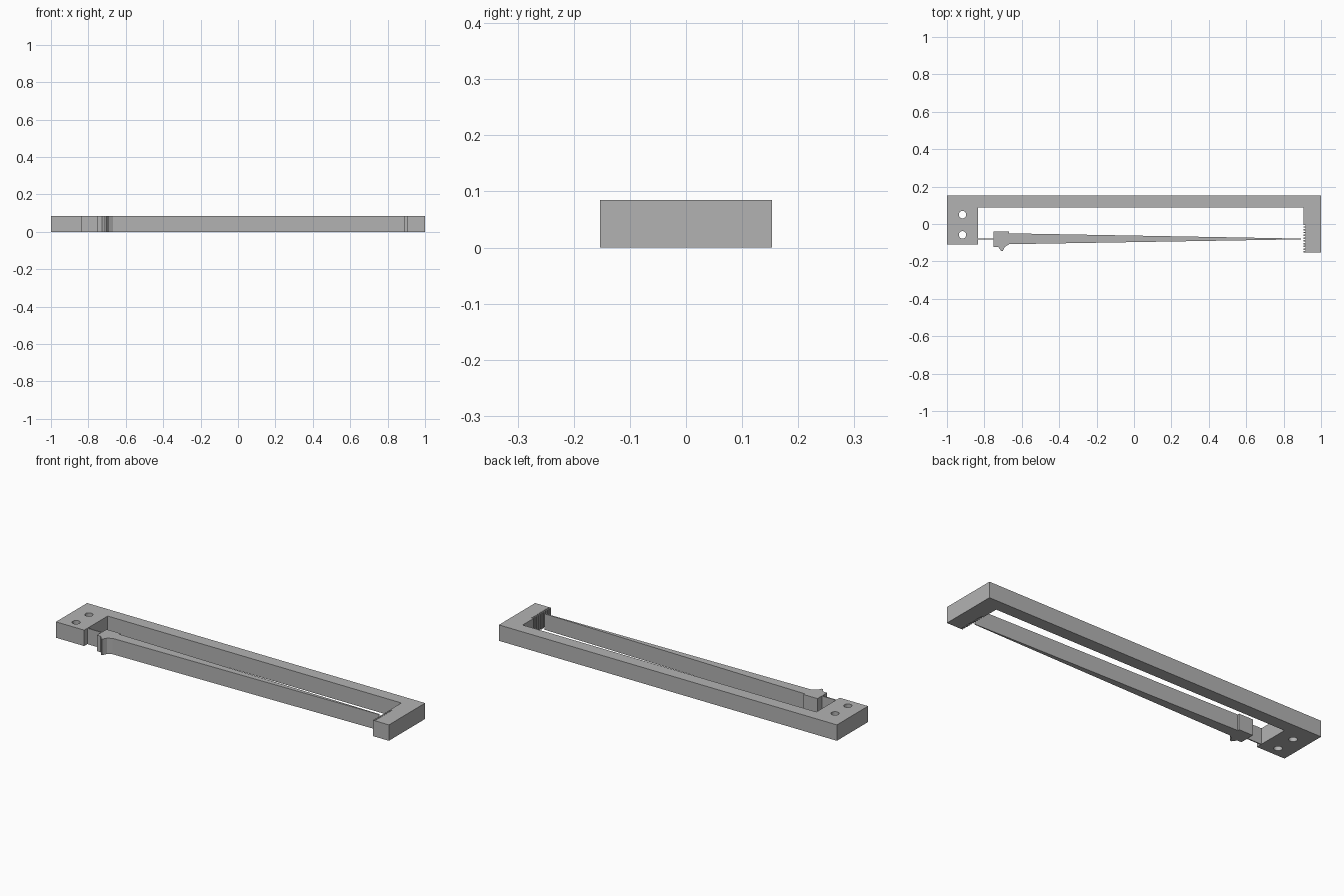
import bpy
import bmesh
import math

if "Cube" in bpy.data.objects:
    bpy.data.objects.remove(bpy.data.objects["Cube"], do_unlink=True)

HEIGHT = 0.085
NEEDLE_Y = -0.08

grey = bpy.data.materials.new("plain grey")
grey.use_nodes = True
grey.diffuse_color = (0.45, 0.45, 0.45, 1)
grey.node_tree.nodes["Principled BSDF"].inputs["Base Color"].default_value = (0.45, 0.45, 0.45, 1)


def circle(x, y, r, n=32):
    return [(x + r * math.cos(math.tau * i / n), y + r * math.sin(math.tau * i / n))
            for i in range(n)]


def plate(name, outline, holes=()):
    """Extrude a flat outline with optional holes from the ground up."""
    bm = bmesh.new()
    edges = []
    for loop in (outline, *holes):
        verts = [bm.verts.new((x, y, 0)) for x, y in loop]
        edges += [bm.edges.new((a, b)) for a, b in zip(verts, verts[1:] + verts[:1])]
    bmesh.ops.triangle_fill(bm, edges=edges, use_beauty=True)
    top = bmesh.ops.extrude_face_region(bm, geom=bm.faces[:])["geom"]
    bmesh.ops.translate(bm, vec=(0, 0, HEIGHT),
                        verts=[g for g in top if isinstance(g, bmesh.types.BMVert)])
    bmesh.ops.recalc_face_normals(bm, faces=bm.faces[:])
    mesh = bpy.data.meshes.new(name)
    bm.to_mesh(mesh)
    bm.free()
    mesh.materials.append(grey)
    obj = bpy.data.objects.new(name, mesh)
    bpy.context.collection.objects.link(obj)
    return obj


# Scale notches along the inner face of the right arm
count, low, high = 10, -0.153, -0.005
pitch = (high - low) / count
notches = []
for i in range(count):
    y = high - i * pitch
    notches += [(0.905, y), (0.917, y), (0.917, y - pitch / 2), (0.905, y - pitch / 2)]

# C-shaped frame with two mounting holes in its left block
frame = [(-1, -0.11), (-0.833, -0.11), (-0.833, 0.088), (0.905, 0.088)]
frame += notches + [(0.905, low), (1, low), (1, 0.153), (-1, 0.153)]
plate("frame", frame, [circle(-0.917, 0.05, 0.02), circle(-0.917, -0.058, 0.02)])

# Thin bending strip between frame and pointer
plate("flexure", [(-0.835, NEEDLE_Y - 0.003), (-0.745, NEEDLE_Y - 0.003),
                  (-0.745, NEEDLE_Y + 0.003), (-0.835, NEEDLE_Y + 0.003)])

# Pointer: hub with a contact nub, then a long tapering needle
plate("pointer", [
    (-0.75, -0.04), (-0.75, -0.122), (-0.727, -0.122), (-0.716, -0.135),
    (-0.71, -0.145), (-0.702, -0.145), (-0.697, -0.135), (-0.69, -0.122),
    (-0.667, -0.108), (0.893, NEEDLE_Y - 0.002), (0.893, NEEDLE_Y + 0.002),
    (-0.667, -0.05), (-0.667, -0.04)])
